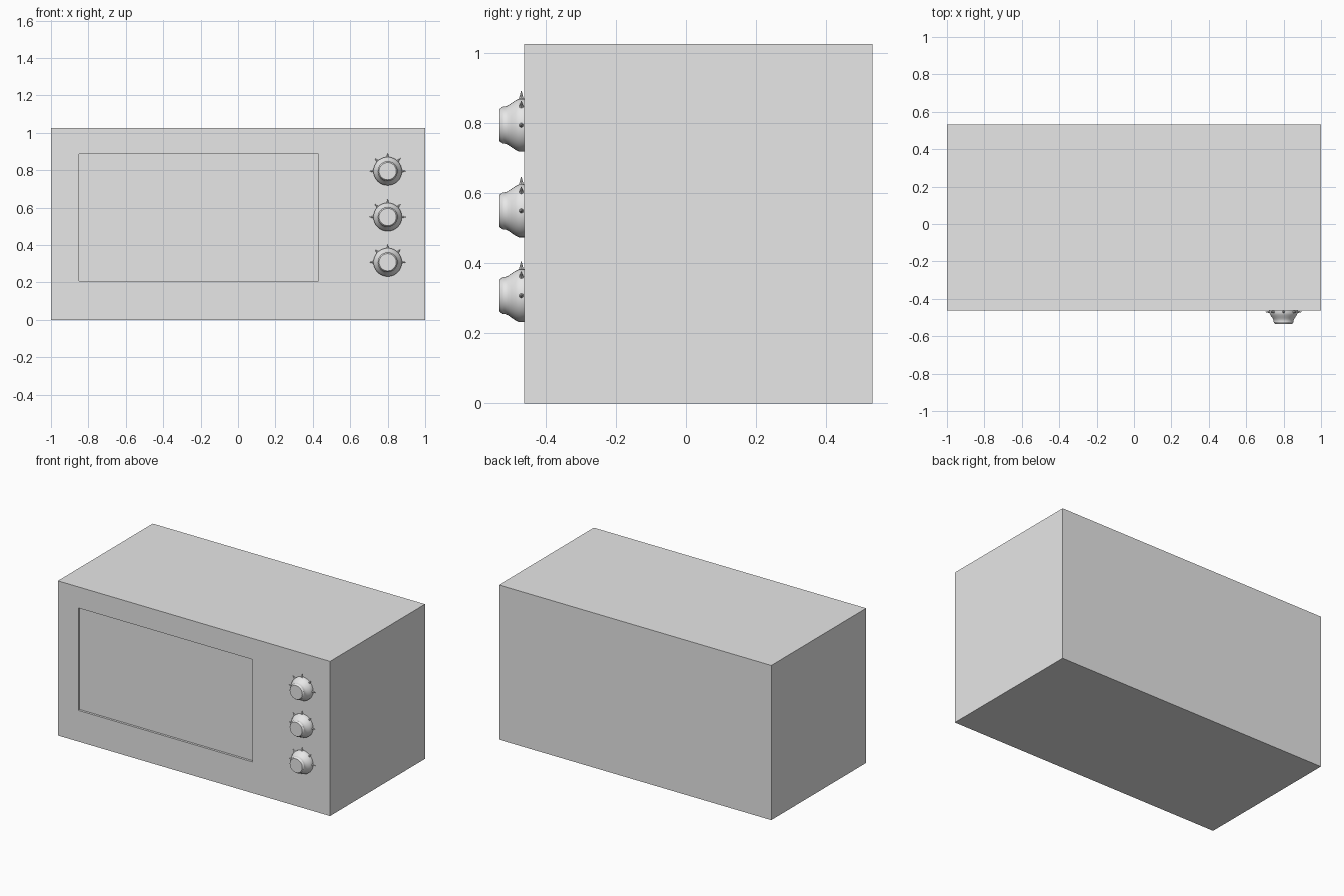
import bpy, bmesh, math
from mathutils import Matrix, Vector

if "Cube" in bpy.data.objects:
    bpy.data.objects.remove(bpy.data.objects["Cube"])

grey = bpy.data.materials.new("light grey")
grey.diffuse_color = (0.8, 0.8, 0.8, 1)
grey.use_nodes = True
grey.node_tree.nodes["Principled BSDF"].inputs["Base Color"].default_value = grey.diffuse_color

FRONT, BACK, HEIGHT = -0.462, 0.533, 1.027


def finish(bm, name):
    bmesh.ops.recalc_face_normals(bm, faces=bm.faces)
    mesh = bpy.data.meshes.new(name)
    bm.to_mesh(mesh)
    bm.free()
    mesh.materials.append(grey)
    ob = bpy.data.objects.new(name, mesh)
    bpy.context.collection.objects.link(ob)
    return ob


def smooth(ob, angle):
    bpy.ops.object.select_all(action='DESELECT')
    ob.select_set(True)
    bpy.context.view_layer.objects.active = ob
    bpy.ops.object.shade_smooth_by_angle(angle=math.radians(angle))


# Oven body: box whose front face is a frame around a shallow door recess
bm = bmesh.new()


def ring(x0, x1, z0, z1, y):
    return [bm.verts.new((x, y, z)) for x, z in
            ((x0, z0), (x1, z0), (x1, z1), (x0, z1))]


rings = [ring(-1, 1, 0, HEIGHT, BACK),
         ring(-1, 1, 0, HEIGHT, FRONT),
         ring(-0.85, 0.43, 0.207, 0.887, FRONT),
         ring(-0.85, 0.43, 0.207, 0.887, FRONT + 0.015)]
for a, b in zip(rings, rings[1:]):
    for i in range(4):
        j = (i + 1) % 4
        bm.faces.new((a[i], a[j], b[j], b[i]))
bm.faces.new(rings[0])
bm.faces.new(rings[-1])
finish(bm, "oven_body")

# Knob profile: (radius, distance out from the front panel)
PROFILE = [(0.076, 0.0), (0.076, 0.014), (0.071, 0.024), (0.063, 0.036),
           (0.056, 0.046), (0.053, 0.054), (0.053, 0.062), (0.046, 0.072)]
SEGMENTS = 32


def make_knob(name, x, z):
    bm = bmesh.new()
    loops = []
    for r, d in PROFILE:
        loops.append([bm.verts.new((x + r * math.cos(2 * math.pi * i / SEGMENTS),
                                    FRONT - d,
                                    z + r * math.sin(2 * math.pi * i / SEGMENTS)))
                      for i in range(SEGMENTS)])
    for a, b in zip(loops, loops[1:]):
        for i in range(SEGMENTS):
            j = (i + 1) % SEGMENTS
            bm.faces.new((a[i], a[j], b[j], b[i]))
    bm.faces.new(loops[0])
    bm.faces.new(loops[-1])
    smooth(finish(bm, name), 30)


def make_markers(name, x, z):
    # Five small pointed markers fanned over the upper half of the knob
    bm = bmesh.new()
    for k in range(5):
        a = math.radians(45 * k)
        out = Vector((math.cos(a), 0, math.sin(a)))
        place = (Matrix.Translation(Vector((x, FRONT - 0.008, z)) + out * 0.0835)
                 @ out.to_track_quat('Z', 'Y').to_matrix().to_4x4())
        bmesh.ops.create_cone(bm, cap_ends=True, segments=8, radius1=0.008,
                              radius2=0.001, depth=0.027, matrix=place)
    finish(bm, name)


for label, z in (("top", 0.795), ("middle", 0.55), ("bottom", 0.308)):
    make_knob(label + "_knob", 0.8, z)
    make_markers(label + "_knob_markers", 0.8, z)
